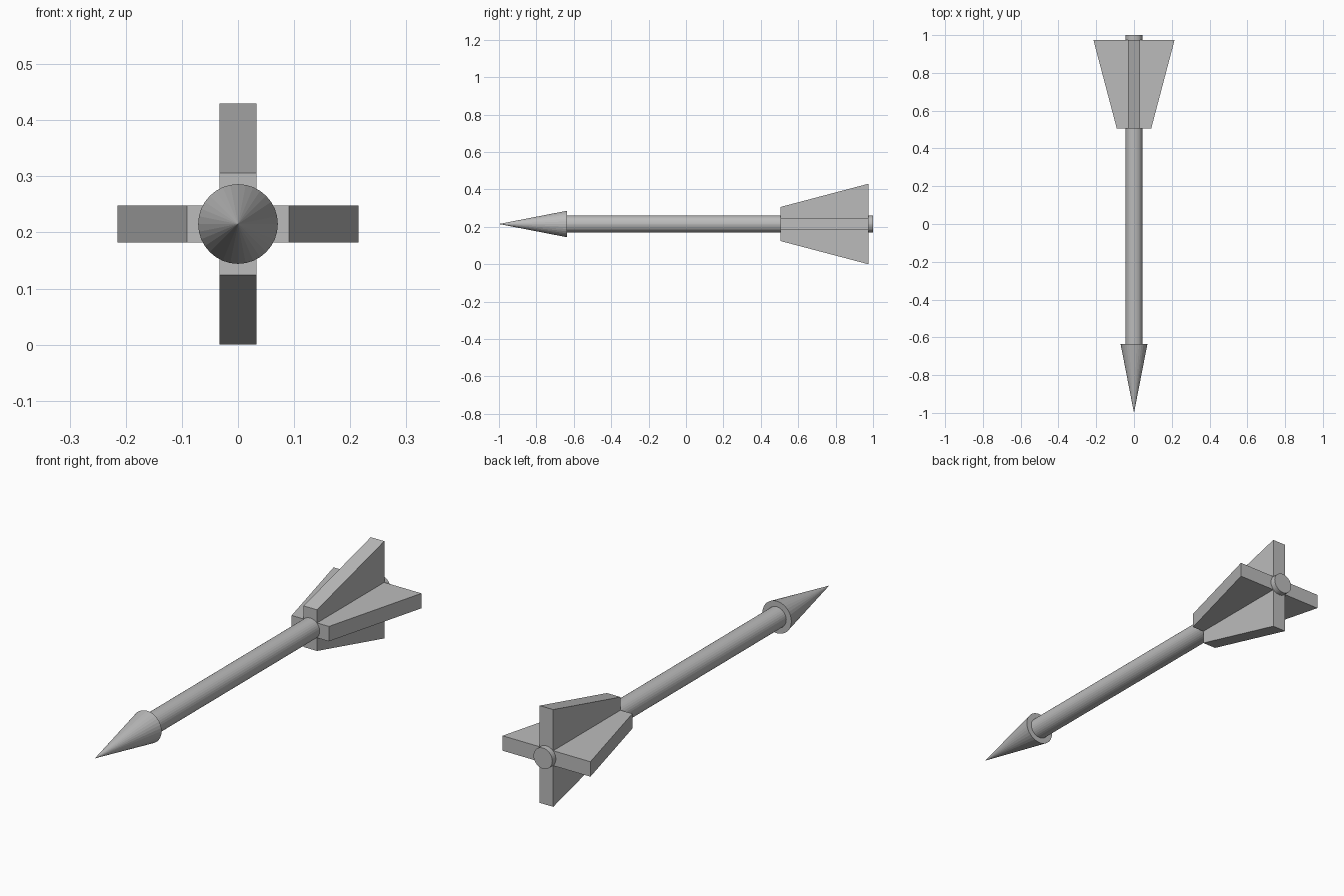
import bpy
import bmesh
import math
from mathutils import Matrix

AXIS_Z = 0.215
SIDES = 32

cube = bpy.data.objects.get("Cube")
if cube:
    bpy.data.objects.remove(cube, do_unlink=True)

grey = bpy.data.materials.new("plain grey")
grey.use_nodes = True
colour = (0.5, 0.5, 0.5, 1)
grey.diffuse_color = colour
grey.node_tree.nodes["Principled BSDF"].inputs["Base Color"].default_value = colour


def finish(name, bm):
    """Turn a bmesh into a named object lying on the shaft axis."""
    bmesh.ops.recalc_face_normals(bm, faces=bm.faces)
    mesh = bpy.data.meshes.new(name)
    bm.to_mesh(mesh)
    bm.free()
    mesh.materials.append(grey)
    obj = bpy.data.objects.new(name, mesh)
    obj.location.z = AXIS_Z
    bpy.context.collection.objects.link(obj)
    return obj


def round_part(name, front, back, front_radius, back_radius):
    """Cylinder or cone running along y."""
    bm = bmesh.new()
    turn = Matrix.Translation((0, (front + back) / 2, 0)) @ Matrix.Rotation(-math.pi / 2, 4, "X")
    bmesh.ops.create_cone(bm, cap_ends=True, segments=SIDES, radius1=front_radius,
                          radius2=back_radius, depth=back - front, matrix=turn)
    return finish(name, bm)


def fin_pair(name, angle):
    """Tapered slab through the shaft, forming two opposite fins."""
    bm = bmesh.new()
    half = 0.033
    outline = [(-0.091, 0.505), (0.091, 0.505), (0.215, 0.975), (-0.215, 0.975)]
    face = bm.faces.new([bm.verts.new((x, y, -half)) for x, y in outline])
    grown = bmesh.ops.extrude_face_region(bm, geom=[face])["geom"]
    top = [v for v in grown if isinstance(v, bmesh.types.BMVert)]
    bmesh.ops.translate(bm, verts=top, vec=(0, 0, 2 * half))
    bmesh.ops.rotate(bm, verts=bm.verts, matrix=Matrix.Rotation(angle, 3, "Y"))
    return finish(name, bm)


# Shaft and pointed head
round_part("shaft", -0.635, 1.0, 0.046, 0.046)
round_part("arrow_head", -1.0, -0.635, 0.0, 0.071)

# Crossed tail fins
fin_pair("side_fins", 0)
fin_pair("upright_fins", math.pi / 2)
